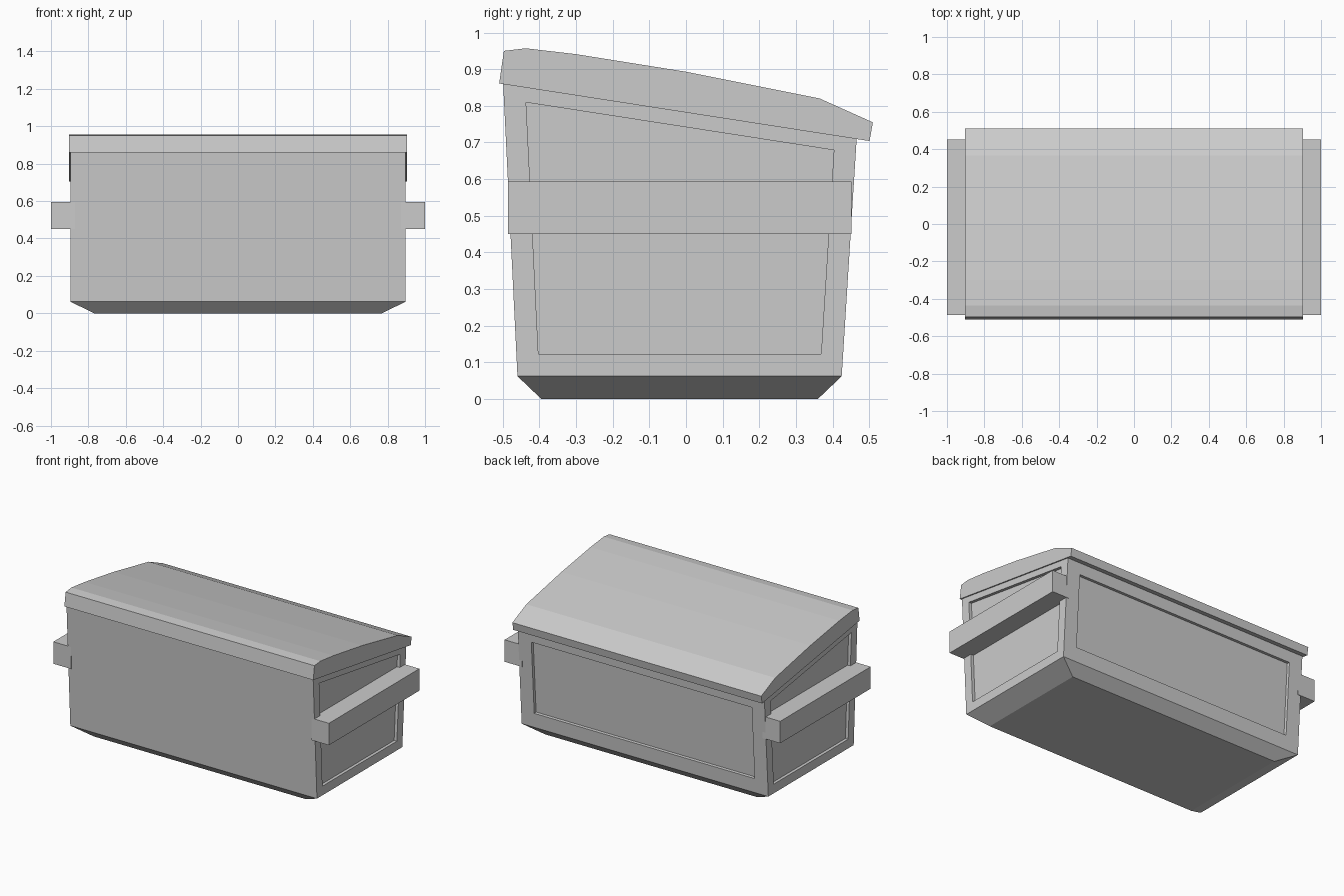
import bpy, bmesh

if "Cube" in bpy.data.objects:
    bpy.data.objects.remove(bpy.data.objects["Cube"])


def finish(bm, name):
    mesh = bpy.data.meshes.new(name)
    bm.to_mesh(mesh)
    bm.free()
    obj = bpy.data.objects.new(name, mesh)
    bpy.context.collection.objects.link(obj)
    return obj


def extrude_profile(bm, profile, x0, x1):
    a = [bm.verts.new((x0, y, z)) for y, z in profile]
    b = [bm.verts.new((x1, y, z)) for y, z in profile]
    bm.faces.new(a)
    bm.faces.new(b[::-1])
    for i in range(len(a)):
        j = (i + 1) % len(a)
        bm.faces.new((a[i], b[i], b[j], a[j]))
    bmesh.ops.recalc_face_normals(bm, faces=bm.faces)


def recess(bm, face, margin, depth):
    n = face.normal.copy()
    bmesh.ops.inset_individual(bm, faces=[face], thickness=margin, use_even_offset=True)
    inner = bmesh.ops.extrude_discrete_faces(bm, faces=[face])["faces"][0]
    bmesh.ops.translate(bm, verts=inner.verts, vec=-n * depth)


# Bin body: tapered walls, chamfered foot, recessed side and back panels
bm = bmesh.new()
extrude_profile(bm, [(-0.46, 0.062), (0.425, 0.062), (0.467, 0.73), (-0.50, 0.88)], -0.895, 0.895)
bm.normal_update()
walls = list(bm.faces)
base = next(f for f in walls if f.normal.z < -0.9)
sides = [f for f in walls if abs(f.normal.x) > 0.9]
back = next(f for f in walls if f.normal.y > 0.9)
foot = bmesh.ops.extrude_discrete_faces(bm, faces=[base])["faces"][0]
for v in foot.verts:
    v.co.x = 0.77 if v.co.x > 0 else -0.77
    v.co.y = 0.36 if v.co.y > 0 else -0.395
    v.co.z = 0
for f in sides:
    recess(bm, f, 0.06, 0.02)
recess(bm, back, 0.095, 0.02)
finish(bm, "bin_body")

# Sloping curved lid
bm = bmesh.new()
extrude_profile(bm, [(-0.51, 0.861), (-0.497, 0.95), (-0.437, 0.957), (-0.3, 0.941), (0, 0.893),
                     (0.365, 0.82), (0.51, 0.755), (0.501, 0.704)], -0.903, 0.903)
finish(bm, "lid")

# Lifting bars on both sides
for side, name in ((-1, "left_lift_bar"), (1, "right_lift_bar")):
    bm = bmesh.new()
    extrude_profile(bm, [(-0.486, 0.45), (0.452, 0.45), (0.452, 0.594), (-0.486, 0.594)],
                    side * 0.872, side * 1.0)
    finish(bm, name)
